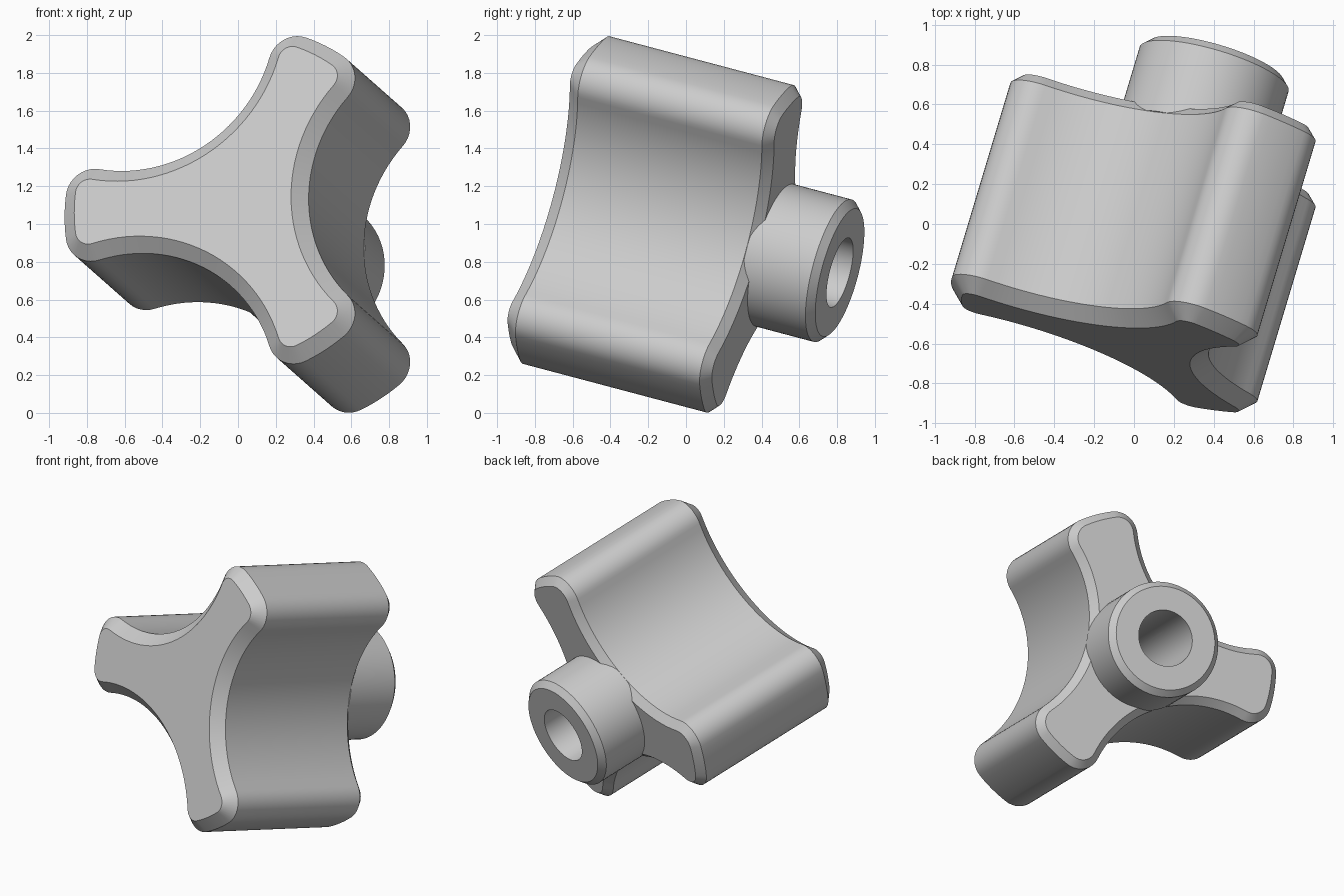
import bpy, bmesh
from math import pi, cos, sin, acos, atan2
from mathutils import Matrix, Vector

if "Cube" in bpy.data.objects:
    bpy.data.objects.remove(bpy.data.objects["Cube"])

grey = bpy.data.materials.new("plain_grey")
grey.use_nodes = True
grey.diffuse_color = (0.6, 0.6, 0.6, 1)
grey.node_tree.nodes["Principled BSDF"].inputs["Base Color"].default_value = (0.6, 0.6, 0.6, 1)

# Tilted frame: local y runs along the knob's axis, from the grip face to the boss
axis = Vector((0.30, 1.0, -0.265)).normalized()
side = (Vector((1, 0, 0)) - axis * axis.x).normalized()
up = side.cross(axis)
FRAME = Matrix((side, axis, up)).transposed().to_4x4()
FRAME.translation = (-0.017, -0.62, 1.123)

# Grip outline sizes
TIP, FILLET, WAIST, HOLLOW = 0.96, 0.15, 0.385, 0.79


def arc(centre, radius, a0, a1, steps):
    return [(centre[0] + radius * cos(a0 + (a1 - a0) * i / steps),
             centre[1] + radius * sin(a0 + (a1 - a0) * i / steps)) for i in range(steps)]


def polar(r, a):
    return (r * cos(a), r * sin(a))


def grip_outline(inset):
    """Three rounded lobes joined by hollow arcs, moved inwards by inset."""
    f, h = TIP - FILLET, WAIST + HOLLOW
    phi = pi / 3 - acos((f * f + h * h - (HOLLOW + FILLET) ** 2) / (2 * f * h))
    fx, fy = polar(f, phi)
    hx, hy = polar(h, pi / 3)
    turn = atan2(hy - fy, hx - fx)
    pts = []
    for lobe in (pi / 3, pi, -pi / 3):
        pts += arc(polar(f, lobe - phi), FILLET - inset, lobe - turn, lobe - phi, 10)
        pts += arc((0, 0), TIP - inset, lobe - phi, lobe + phi, 6)
        pts += arc(polar(f, lobe + phi), FILLET - inset, lobe + phi, lobe + turn, 10)
        start = lobe + turn + pi
        middle = lobe + pi / 3 + pi
        pts += arc(polar(h, lobe + pi / 3), HOLLOW + inset, start, 2 * middle - start, 28)
    return pts


def circle(radius):
    return arc((0, 0), radius, 0, 2 * pi, 72)


def loft(name, sections):
    """Skin a closed solid through (depth, outline) sections."""
    bm = bmesh.new()
    rings = [[bm.verts.new((x, depth, z)) for x, z in pts] for depth, pts in sections]
    for r0, r1 in zip(rings, rings[1:]):
        n = len(r0)
        for i in range(n):
            j = (i + 1) % n
            bm.faces.new((r0[i], r0[j], r1[j], r1[i]))
    bm.faces.new(rings[0])
    bm.faces.new(rings[-1])
    bmesh.ops.recalc_face_normals(bm, faces=bm.faces)
    mesh = bpy.data.meshes.new(name)
    bm.to_mesh(mesh)
    bm.free()
    mesh.materials.append(grey)
    obj = bpy.data.objects.new(name, mesh)
    obj.matrix_world = FRAME
    bpy.context.collection.objects.link(obj)
    return obj


# Grip with a wide front chamfer and a narrow back one
grip = loft("grip", [(0, grip_outline(0.075)), (0.075, grip_outline(0)),
                     (1.125, grip_outline(0)), (1.175, grip_outline(0.05))])
# Round boss with a chamfered end
boss = loft("boss", [(1.128, circle(0.39)), (1.505, circle(0.39)), (1.545, circle(0.35))])
# Blind bore through the boss into the grip
bore = loft("bore_cutter", [(0.6, circle(0.19)), (1.7, circle(0.19))])
bore.hide_render = True
bpy.context.view_layer.update()

for part in (grip, boss):
    cut = part.modifiers.new("bore", 'BOOLEAN')
    cut.operation = 'DIFFERENCE'
    cut.solver = 'EXACT'
    cut.object = bore
    bpy.ops.object.select_all(action='DESELECT')
    part.select_set(True)
    bpy.context.view_layer.objects.active = part
    bpy.ops.object.modifier_apply(modifier=cut.name)
    bpy.ops.object.shade_smooth_by_angle(angle=pi / 6)

bpy.data.objects.remove(bore)
